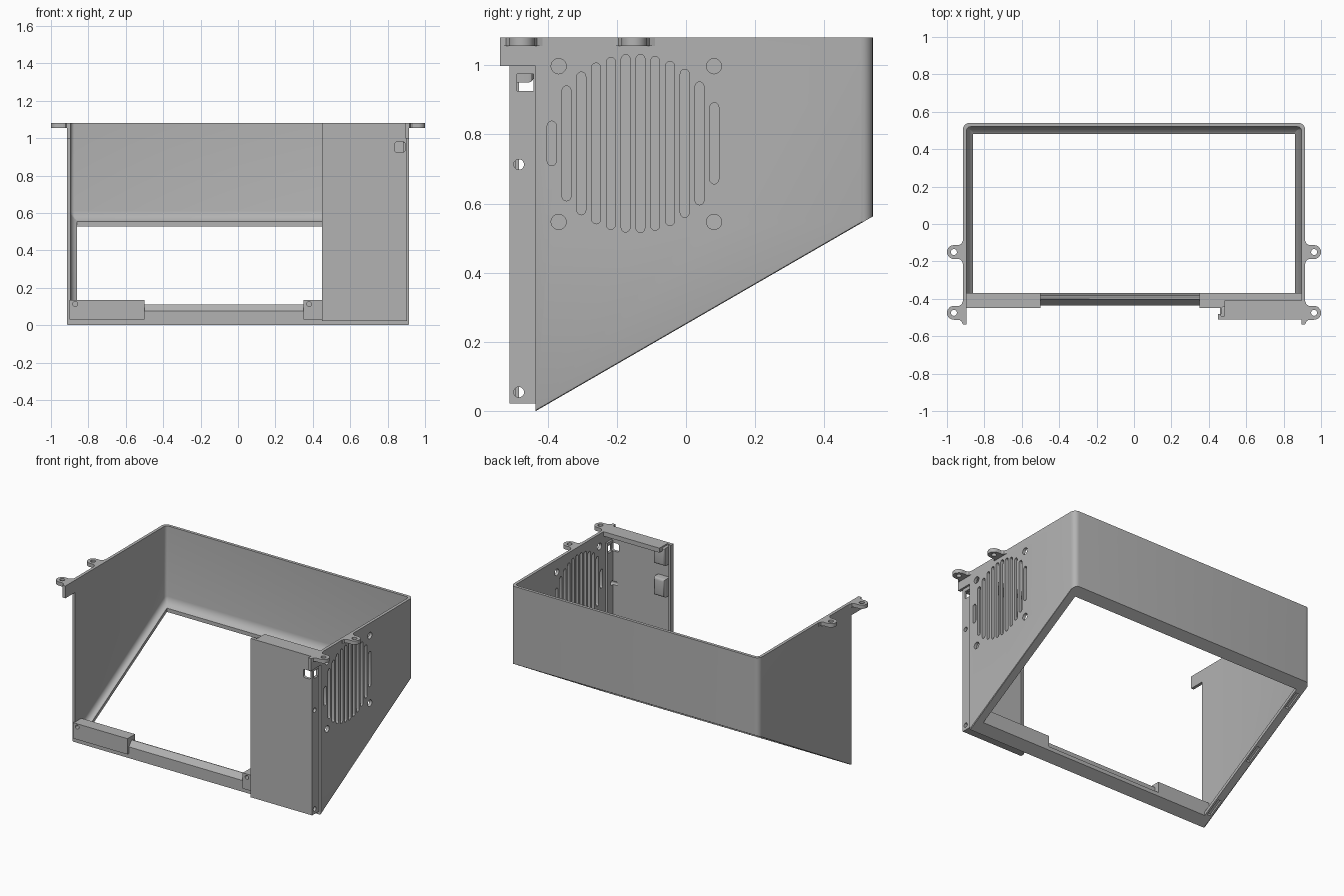
import bpy, bmesh, math
from mathutils import Vector

if "Cube" in bpy.data.objects:
    bpy.data.objects.remove(bpy.data.objects["Cube"])

grey = bpy.data.materials.new("plain grey")
grey.use_nodes = True
COLOUR = (0.45, 0.45, 0.45, 1)
grey.diffuse_color = COLOUR
grey.node_tree.nodes["Principled BSDF"].inputs["Base Color"].default_value = COLOUR

X, Y, Z = range(3)
TOP, OUT, INN = 1.08, 0.915, 0.895
SLOPE = math.tan(math.radians(30))


def prism(name, pts, axis, a, b, bevel=None):
    """Extrude a 2D outline along an axis; bevel = list of (edge rule, width, segments)."""
    def place(u, v, w):
        return Vector(((w, u, v), (u, w, v), (u, v, w))[axis])
    bm = bmesh.new()
    face = bm.faces.new([bm.verts.new(place(u, v, a)) for u, v in pts])
    new = bmesh.ops.extrude_face_region(bm, geom=[face])["geom"]
    shift = place(0, 0, b - a)
    for v in new:
        if isinstance(v, bmesh.types.BMVert):
            v.co += shift
    for rule, width, seg in bevel or []:
        edges = [e for e in bm.edges if rule(*[v.co for v in e.verts])]
        bmesh.ops.bevel(bm, geom=edges, offset=width, segments=seg, profile=0.5, affect="EDGES")
    bmesh.ops.recalc_face_normals(bm, faces=bm.faces)
    mesh = bpy.data.meshes.new(name)
    bm.to_mesh(mesh)
    bm.free()
    mesh.materials.append(grey)
    ob = bpy.data.objects.new(name, mesh)
    bpy.context.collection.objects.link(ob)
    return ob


def box(name, x, y, z, bevel=None):
    return prism(name, [(x[0], y[0]), (x[1], y[0]), (x[1], y[1]), (x[0], y[1])], Z, *z, bevel)


def disc(u, v, r, n=20):
    return [(u + r * math.cos(t * math.tau / n), v + r * math.sin(t * math.tau / n)) for t in range(n)]


def pill(u, v, r, half, n=6):
    arc = [t * math.pi / n for t in range(n + 1)]
    top = [(u + r * math.cos(t), v + half - r + r * math.sin(t)) for t in arc]
    return top + [(2 * u - p, 2 * v - q) for p, q in top]


def combine(ob, tool, operation="DIFFERENCE"):
    mod = ob.modifiers.new("combine", "BOOLEAN")
    mod.operation, mod.solver, mod.object = operation, "EXACT", tool
    bpy.ops.object.select_all(action="DESELECT")
    bpy.context.view_layer.objects.active = ob
    ob.select_set(True)
    bpy.ops.object.modifier_apply(modifier=mod.name)
    bpy.data.objects.remove(tool)


def upright(a, b):
    return abs(a.x - b.x) + abs(a.y - b.y) < 1e-4


def floor_z(y):
    return (y + 0.435) * SLOPE


# Tapered shell: slanted underside, rounded rear corners
FRONT, BACK = -0.435, 0.54
shell = prism("shell", [(FRONT, 0), (BACK, floor_z(BACK)), (BACK, TOP), (FRONT, TOP)], X, -OUT, OUT,
              [(lambda a, b: upright(a, b) and a.y > 0, 0.035, 6),
               (lambda a, b: abs(a.y - b.y) + abs(a.z - b.z) > 0.1 and abs(a.x - b.x) < 1e-4
                and max(a.z, b.z) < 0.6, 0.008, 2)])

# Hollow interior, leaving a filleted lip around the lower opening
f, k, lift = -0.40, 0.52, 0.025
inner = prism("inner_cutter", [(f, floor_z(f) + lift), (k, floor_z(k) + lift), (k, 1.3), (f, 1.3)], X, -INN, INN,
              [(lambda a, b: upright(a, b) and a.y > 0, 0.02, 4),
               (lambda a, b: max(a.z, b.z) < 0.65 and not upright(a, b), 0.035, 4)])
combine(shell, inner)
combine(shell, box("opening_cutter", (-0.86, 0.86), (-0.37, 0.48), (-0.2, 1.3)))

# Open front above the lower bar, with a chamfered bar edge
combine(shell, prism("front_cutter", [(-0.6, 0.075), (FRONT, 0.075), (-0.405, 0.11), (-0.36, 0.11),
                                      (-0.36, 1.3), (-0.6, 1.3)], X, -INN, INN))

# Fan grille: vertical slots filling a circle, plus four screw holes, in the left wall
VY, VZ, VR = -0.148, 0.774, 0.258
for i in range(12):
    y = -0.388 + i * 0.0427
    half = math.sqrt(VR ** 2 - (y - VY) ** 2) - (0.03 if i == 0 else 0)
    combine(shell, prism("slot_cutter", pill(y, VZ, 0.013, half), X, 0.8, 1))
for y in (-0.368, 0.081):
    for z in (0.547, 0.997):
        combine(shell, prism("screw_cutter", disc(y, z, 0.022), X, 0.8, 1))

# Shallow pockets under the right lip
for y in (-0.31, 0.05, 0.41):
    lo, hi = y - 0.05, y + 0.05
    combine(shell, prism("pocket_cutter", [(lo, floor_z(lo) - 0.02), (hi, floor_z(hi) - 0.02),
                                           (hi, floor_z(hi) + 0.015), (lo, floor_z(lo) + 0.015)], X, -0.897, -0.872))

# Mounting ears and wall tabs on both sides
for side, label in ((1, "left"), (-1, "right")):
    for y, place in ((-0.475, "front"), (-0.15, "rear")):
        arc = [math.radians(-90 + 15 * t) for t in range(13)]
        rim = [(0.963 + 0.037 * math.cos(t), y + 0.037 * math.sin(t)) for t in arc]
        flare = [(0.905, y - 0.06), (0.916, y - 0.06), (0.922, y - 0.045), (0.935, y - 0.037)]
        mirror_flare = [(u, 2 * y - v) for u, v in reversed(flare)]
        pts = [(side * u, v) for u, v in flare + rim + mirror_flare]
        ear = prism(label + "_" + place + "_ear", pts, Z, 1.055, TOP)
        combine(ear, prism("ear_cutter", disc(side * 0.963, y, 0.016), Z, 1, 1.2))
    xs = sorted((side * INN, side * OUT))
    box(label + "_wall_tab", xs, (-0.538, -0.43), (0.998, TOP))

# Front rail blocks with screw holes
for name, x, hole in (("right_rail_block", (-0.9, -0.5), -0.87), ("left_rail_block", (0.35, 0.9), 0.38)):
    block = prism(name, [(-0.45, 0.03), (-0.41, 0.03), (-0.37, 0.055), (-0.37, 0.135), (-0.45, 0.135)], X, *x)
    combine(block, prism("rail_cutter", disc(hole, 0.113, 0.013), Y, -0.5, -0.42))

# Front cover panel with side return, flanges and edge hook
PF = -0.51
panel = box("cover_panel", (0.45, 0.903), (PF, PF + 0.018), (0.022, TOP))
for part in (box("side_return", (0.883, 0.903), (PF, -0.433), (0.022, 0.997)),
             box("top_flange", (0.483, 0.895), (PF, -0.41), (1.05, TOP)),
             box("bottom_flange", (0.46, 0.903), (PF, -0.43), (0.022, 0.04)),
             box("edge_hook", (0.45, 0.465), (PF, -0.482), (0.022, TOP))):
    combine(panel, part, "UNION")
combine(panel, box("latch_cutter", (0.838, 0.893), (-0.6, -0.47), (0.925, 0.98),
                   [(lambda a, b: abs(a.y - b.y) > 0.05, 0.012, 3)]))
combine(panel, box("side_latch_cutter", (0.87, 1), (-0.488, -0.44), (0.925, 0.975)))
for z in (0.055, 0.713):
    combine(panel, prism("return_cutter", disc(-0.483, z, 0.015), X, 0.85, 1))

# Clip bosses behind the panel edge
for z, name in ((0.8, "lower_clip_boss"), (1.01, "upper_clip_boss")):
    box(name, (0.465, 0.55), (PF + 0.015, -0.44), (z - 0.06, z + 0.06),
        [(lambda a, b: max(a.y, b.y) > -0.45 and abs(a.y - b.y) < 1e-4, 0.015, 3)])

# Smooth the rounded areas, keep edges crisp
bpy.ops.object.select_all(action="DESELECT")
for ob in bpy.context.scene.objects:
    if ob.type == "MESH" and ob.data.materials and ob.data.materials[0] == grey:
        ob.select_set(True)
        bpy.context.view_layer.objects.active = ob
bpy.ops.object.shade_smooth_by_angle(angle=math.radians(30))
